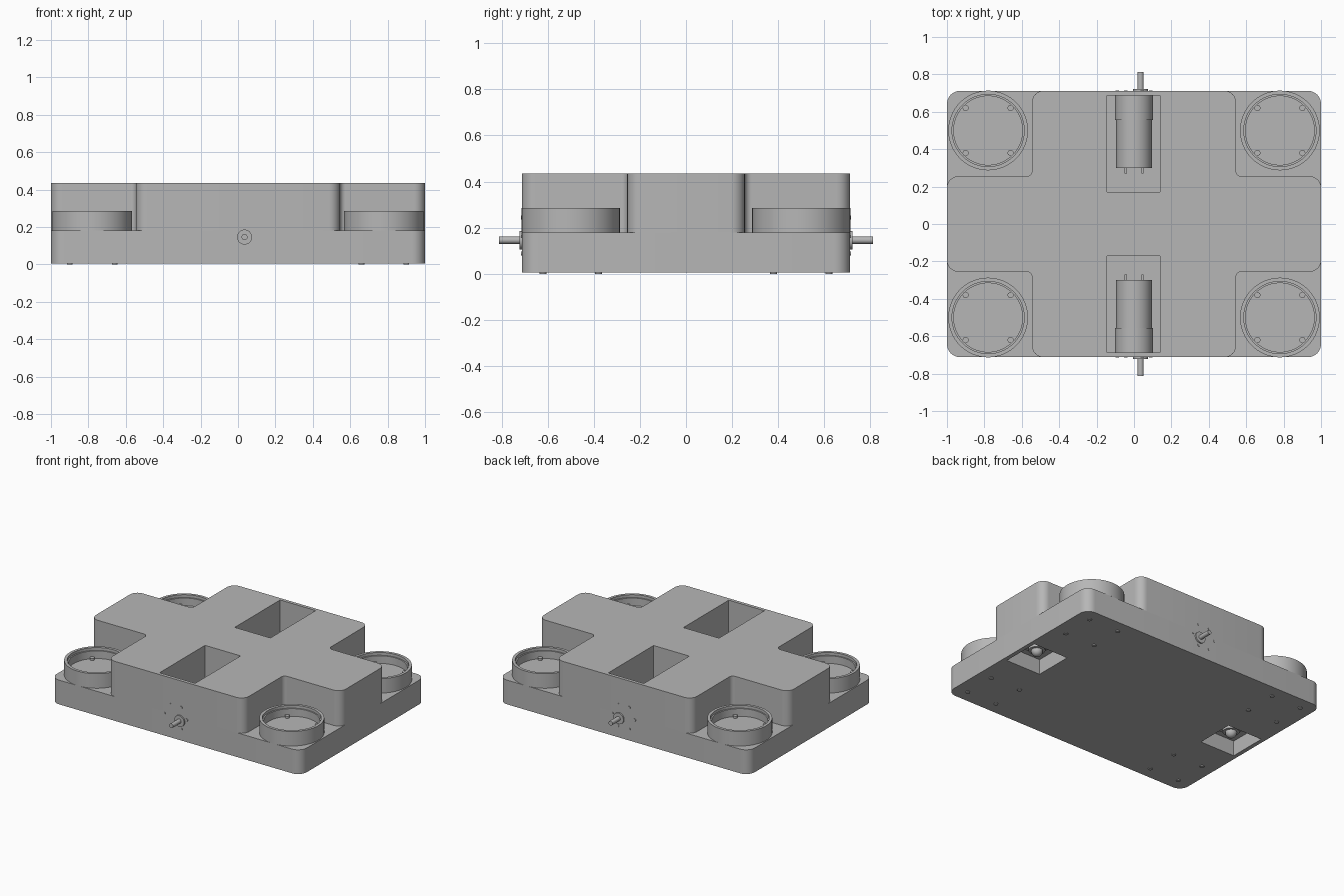
import bpy
import bmesh
import math
from mathutils import Matrix, Vector

cube = bpy.data.objects.get("Cube")
if cube:
    bpy.data.objects.remove(cube, do_unlink=True)

grey = bpy.data.materials.new("plain grey")
grey.use_nodes = True
colour = (0.47, 0.47, 0.47, 1)
grey.diffuse_color = colour
grey.node_tree.nodes["Principled BSDF"].inputs["Base Color"].default_value = colour

QUADRANTS = [(1, 1), (-1, 1), (-1, -1), (1, -1)]


def finish(name, bm, matrix=None):
    if matrix:
        bm.transform(matrix)
    bmesh.ops.remove_doubles(bm, verts=bm.verts, dist=0.0001)
    bmesh.ops.recalc_face_normals(bm, faces=bm.faces)
    mesh = bpy.data.meshes.new(name)
    bm.to_mesh(mesh)
    bm.free()
    mesh.materials.append(grey)
    obj = bpy.data.objects.new(name, mesh)
    bpy.context.collection.objects.link(obj)
    return obj


def smooth(obj):
    bpy.ops.object.select_all(action="DESELECT")
    obj.select_set(True)
    bpy.context.view_layer.objects.active = obj
    bpy.ops.object.shade_smooth_by_angle(angle=math.radians(30))


def rounded(corners, steps=8):
    """Replace each right-angled corner (x, y, radius) by an arc."""
    out = []
    for i, (x, y, r) in enumerate(corners):
        p = Vector((x, y))
        a = (Vector(corners[i - 1][:2]) - p).normalized()
        b = (Vector(corners[(i + 1) % len(corners)][:2]) - p).normalized()
        c = p + r * (a + b)
        for k in range(steps + 1):
            t = math.pi / 2 * k / steps
            out.append(c - r * (math.cos(t) * b + math.sin(t) * a))
    return out


def slab(name, outline, z0, z1):
    bm = bmesh.new()
    face = bm.faces.new([bm.verts.new((p.x, p.y, z0)) for p in outline])
    top = bmesh.ops.extrude_face_region(bm, geom=[face])["geom"]
    verts = [v for v in top if isinstance(v, bmesh.types.BMVert)]
    bmesh.ops.translate(bm, verts=verts, vec=(0, 0, z1 - z0))
    return finish(name, bm)


def box(name, x0, x1, y0, y1, z0, z1):
    bm = bmesh.new()
    bmesh.ops.create_cube(bm, size=1)
    size = Matrix.Diagonal((x1 - x0, y1 - y0, z1 - z0, 1))
    centre = Matrix.Translation(((x0 + x1) / 2, (y0 + y1) / 2, (z0 + z1) / 2))
    return finish(name, bm, centre @ size)


def lathe(name, profile, matrix, sides=48):
    """Turn a (radius, height) profile around the local z axis."""
    bm = bmesh.new()
    verts = [bm.verts.new((r, 0, z)) for r, z in profile]
    edges = [bm.edges.new(pair) for pair in zip(verts, verts[1:])]
    bmesh.ops.spin(bm, geom=verts + edges, cent=(0, 0, 0), axis=(0, 0, 1),
                   angle=math.tau, steps=sides, use_duplicate=False)
    obj = finish(name, bm, matrix)
    smooth(obj)
    return obj


def rod(name, radius, z0, z1, matrix, sides=48):
    return lathe(name, [(0, z0), (radius, z0), (radius, z1), (0, z1)], matrix, sides)


def cut(target, cutters):
    for c in cutters:
        mod = target.modifiers.new("cut", "BOOLEAN")
        mod.operation = "DIFFERENCE"
        mod.solver = "EXACT"
        mod.object = c
    bpy.ops.object.select_all(action="DESELECT")
    target.select_set(True)
    bpy.context.view_layer.objects.active = target
    for mod in list(target.modifiers):
        bpy.ops.object.modifier_apply(modifier=mod.name)


# Chassis: rounded lower plate and cross-shaped upper body
base = slab("base_plate", rounded([(sx, sy * 0.712, 0.07) for sx, sy in QUADRANTS]), 0.005, 0.18)
corners = []
for sx, sy in QUADRANTS:
    part = [(sx, sy * 0.255, 0.06), (sx * 0.545, sy * 0.255, 0.03), (sx * 0.545, sy * 0.712, 0.06)]
    corners += part if sx * sy > 0 else part[::-1]
body = slab("cross_body", rounded(corners), 0.18, 0.435)

# Motor bays open at the top, caster pockets open at the bottom
bays = [box("bay_cutter", -0.145, 0.14, *sorted((s * 0.17, s * 0.688)), 0.05, 0.6) for s in (1, -1)]
pockets = [box("pocket_cutter", s * 0.83 - 0.14, s * 0.83 + 0.14, -0.14, 0.14, -0.1, 0.115)
           for s in (1, -1)]
cut(base, bays + pockets)
cut(body, bays)
for c in bays + pockets:
    bpy.data.objects.remove(c, do_unlink=True)
smooth(base)
smooth(body)

# Corner cups with stepped rims, held by four screws each
cup_profile = [(0, 0.18), (0.213, 0.18), (0.213, 0.285), (0.193, 0.285), (0.193, 0.265),
               (0.184, 0.265), (0.184, 0.21), (0, 0.21)]
for sx, sy in QUADRANTS:
    place = Matrix.Translation((sx * 0.78, sy * 0.5, 0))
    lathe("corner_cup", cup_profile, place, 64)
    for dx, dy in QUADRANTS:
        spot = place @ Matrix.Translation((dx * 0.12, dy * 0.12, 0))
        rod("cup_screw_end", 0.016, 0.205, 0.225, spot, 16)
        rod("cup_screw_head", 0.015, 0, 0.01, spot, 16)

# Geared motors lying in the bays, shafts through the end walls
for s in (1, -1):
    lay = Matrix.Translation((0, 0, 0.166)) @ Matrix.Rotation(-s * math.pi / 2, 4, "X")
    rod("motor_can", 0.095, 0.3, 0.56, lay)
    rod("gearbox", 0.101, 0.557, 0.69, lay)
    shaft = Matrix.Translation((0.035, 0, -0.02)) @ lay
    rod("shaft_boss", 0.04, 0.68, 0.722, shaft, 32)
    rod("drive_shaft", 0.016, 0.68, 0.812, shaft, 24)
    for i in range(6):
        a = i * math.tau / 6
        spot = Matrix.Translation((0.09 * math.cos(a), 0, 0.09 * math.sin(a))) @ lay
        rod("motor_screw", 0.009, 0.69, 0.715, spot, 12)
    for x in (-0.05, 0.04):
        box("motor_terminal", x, x + 0.012, *sorted((s * 0.27, s * 0.305)), 0.15, 0.18)

# Ball casters in the underside pockets
for s in (1, -1):
    place = Matrix.Translation((s * 0.83, 0, 0))
    box("caster_plate", s * 0.83 - 0.07, s * 0.83 + 0.07, -0.07, 0.07, 0.092, 0.12)
    rod("caster_collar", 0.055, 0.07, 0.1, place, 32)
    ball = [(0.038 * math.sin(math.pi * i / 12), 0.065 - 0.038 * math.cos(math.pi * i / 12))
            for i in range(13)]
    lathe("caster_ball", ball, place, 32)
